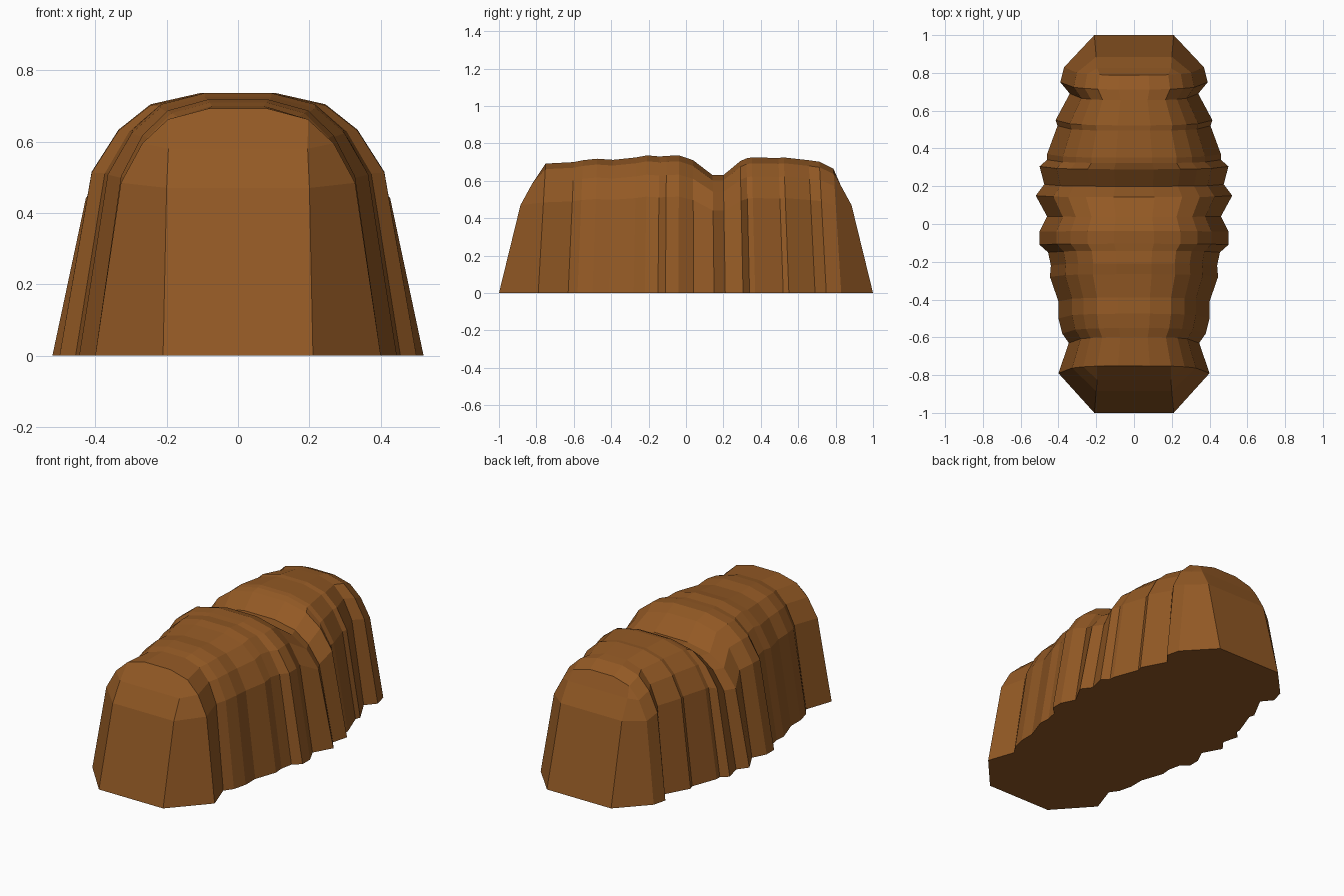
import bpy, bmesh

if "Cube" in bpy.data.objects:
    bpy.data.objects.remove(bpy.data.objects["Cube"])

# Ribs of the loaf: (y at the base, half width, height)
RIBS = [
    (-0.79, 0.40, 0.692), (-0.63, 0.345, 0.70), (-0.58, 0.38, 0.71), (-0.50, 0.40, 0.718),
    (-0.41, 0.40, 0.712), (-0.28, 0.445, 0.725), (-0.22, 0.44, 0.736), (-0.15, 0.455, 0.73),
    (-0.11, 0.50, 0.733), (-0.04, 0.50, 0.736), (0.04, 0.46, 0.71), (0.15, 0.52, 0.63),
    (0.21, 0.475, 0.63), (0.305, 0.50, 0.705), (0.34, 0.46, 0.72), (0.37, 0.46, 0.725),
    (0.52, 0.405, 0.722), (0.55, 0.415, 0.725), (0.69, 0.34, 0.71), (0.75, 0.39, 0.702),
    (0.83, 0.37, 0.665)]
# Half of the arched cross-section, as fractions of half width and height
ARCH = [(1, 0), (0.82, 0.70), (0.67, 0.86), (0.49, 0.957), (0.21, 1)]
PROFILE = ARCH + [(-x, z) for x, z in reversed(ARCH)]

crust = bpy.data.materials.new("brown")
crust.diffuse_color = (0.29, 0.10, 0.018, 1)
crust.use_nodes = True
crust.node_tree.nodes["Principled BSDF"].inputs["Base Color"].default_value = crust.diffuse_color

bm = bmesh.new()


def rib(y, w, h):
    return [bm.verts.new((w * px, y * (1 - 0.05 * pz), h * pz)) for px, pz in PROFILE]


# Ribbed body
rings = [rib(*r) for r in RIBS]
for a, b in zip(rings, rings[1:]):
    for i in range(len(PROFILE) - 1):
        bm.faces.new((a[i], a[i + 1], b[i + 1], b[i]))


# Faceted, sloping ends
def end_cap(ring, side):
    rows = [(0.21, 1.0, 0), (0.20, 0.885, 0.47), (0.195, 0.825, 0.58)]
    right = [bm.verts.new((x, side * y, z)) for x, y, z in rows]
    left = [bm.verts.new((-x, side * y, z)) for x, y, z in rows]
    for i in range(2):
        bm.faces.new((left[i], right[i], right[i + 1], left[i + 1]))
        bm.faces.new((right[i], ring[i], ring[i + 1], right[i + 1]))
        bm.faces.new((left[i], ring[9 - i], ring[8 - i], left[i + 1]))
    bm.faces.new((right[2], ring[2], ring[3]))
    bm.faces.new((left[2], ring[7], ring[6]))
    bm.faces.new((left[2], right[2], ring[3], ring[4], ring[5], ring[6]))
    return right[0], left[0]


fr, fl = end_cap(rings[0], -1)
br, bl = end_cap(rings[-1], 1)

# Flat underside
bm.faces.new([fr] + [r[0] for r in rings] + [br, bl] + [r[-1] for r in reversed(rings)] + [fl])

bmesh.ops.recalc_face_normals(bm, faces=bm.faces)
mesh = bpy.data.meshes.new("ribbed_loaf")
bm.to_mesh(mesh)
bm.free()
mesh.materials.append(crust)
bpy.context.collection.objects.link(bpy.data.objects.new("ribbed_loaf", mesh))
